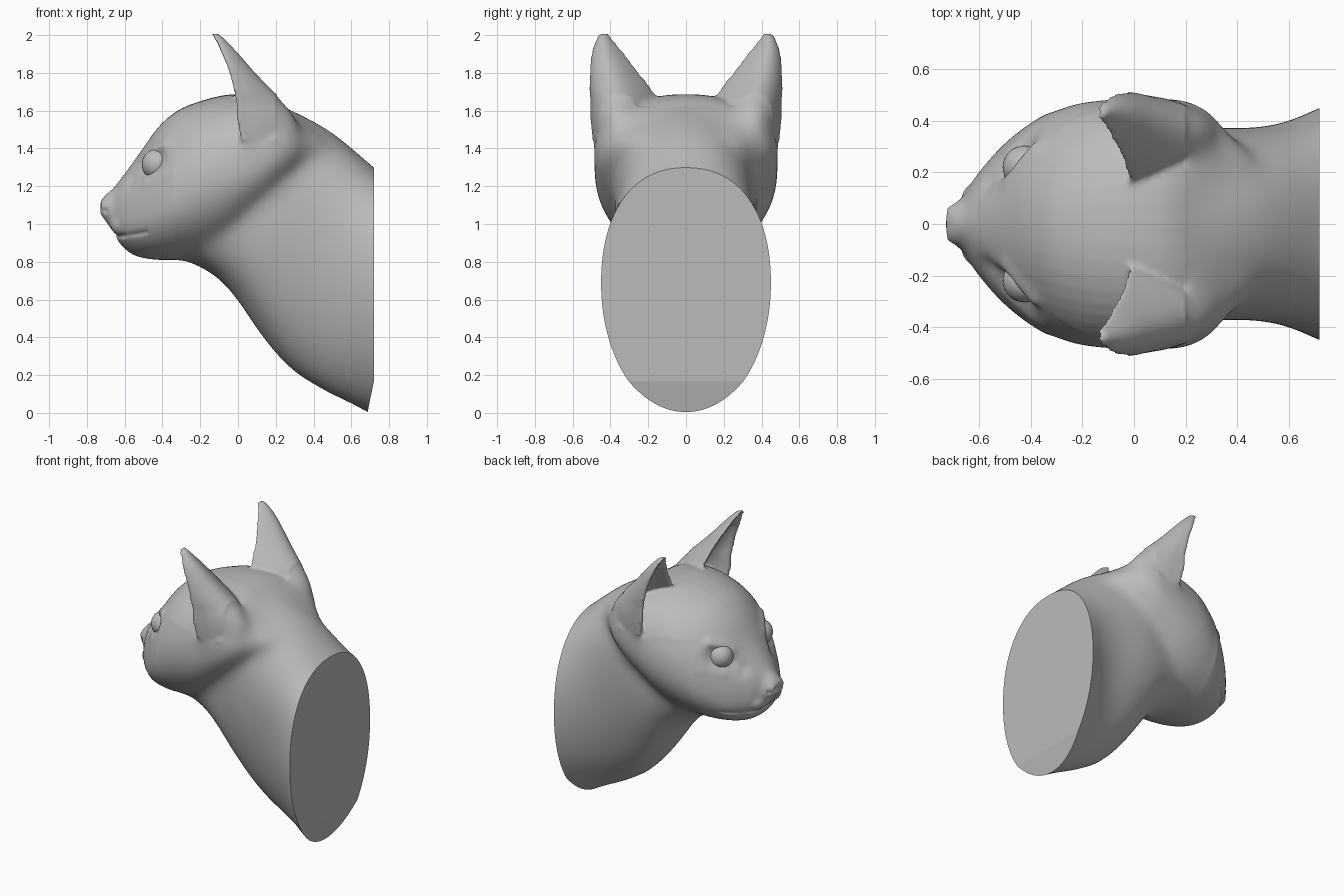
import bpy, bmesh, math
from mathutils import Vector, Matrix

cube = bpy.data.objects.get("Cube")
if cube:
    bpy.data.objects.remove(cube, do_unlink=True)

grey = bpy.data.materials.new("clay_grey")
grey.use_nodes = True
grey.diffuse_color = (0.5, 0.5, 0.5, 1)
grey.node_tree.nodes["Principled BSDF"].inputs["Base Color"].default_value = (0.5, 0.5, 0.5, 1)


def smooth_rows(rows, steps=4):
    """Catmull-Rom interpolation between stations."""
    out = []
    for i in range(len(rows) - 1):
        p = [rows[max(i - 1, 0)], rows[i], rows[i + 1], rows[min(i + 2, len(rows) - 1)]]
        for k in range(steps):
            t = k / steps
            out.append([b + t * (c - a + t * (2 * a - 5 * b + 4 * c - d + t * (3 * (b - c) + d - a))) / 2
                        for a, b, c, d in zip(*p)])
    return out + [list(rows[-1])]


def loft(bm, rings):
    loops = [[bm.verts.new(p) for p in ring] for ring in rings]
    n = len(loops[0])
    faces = [bm.faces.new((a[i], a[(i + 1) % n], b[(i + 1) % n], b[i]))
             for a, b in zip(loops, loops[1:]) for i in range(n)]
    faces += [bm.faces.new(loops[0]), bm.faces.new(loops[-1])]
    bmesh.ops.recalc_face_normals(bm, faces=faces)


def body_ring(x, low, high, half, mid, n=48):
    """Oval section whose upper half grows squarer towards the back."""
    square = 1 - 0.13 * min(1, max(0, (x + 0.45) / 0.4))
    ring = []
    for i in range(n):
        c, s = math.cos(math.tau * i / n), math.sin(math.tau * i / n)
        if s > 0:
            c, s = math.copysign(abs(c) ** square, c), s ** square
        ring.append((x, half * c, mid + s * ((high - mid) if s > 0 else (mid - low))))
    return ring


def ear_ring(z, front, back, inner, outer, side, n=18):
    """Crescent section: rounded back, hollow front, thick rim."""
    def arc(t, depth, inset):
        bulge = max(0, math.sin(math.pi * t ** 1.25)) ** 0.65
        y = inner + inset + (outer - inner - 2 * inset) * t
        return (front + (back - front) * bulge * depth, side * y, z)
    hollow = 0.6 if z < 1.9 else 0.3
    rim = min(0.032, 0.25 * (outer - inner))
    return [arc(i / n, 1, 0) for i in range(n + 1)] + [arc(1 - i / n, hollow, rim) for i in range(n + 1)]


# Stations: x, low z, high z, half width, height of the widest point
head = [(-.728, 1.05, 1.12, .065, 1.085), (-.70, 1.01, 1.155, .08, 1.08), (-.66, .955, 1.19, .11, 1.04),
        (-.62, .89, 1.24, .175, 1.02), (-.56, .84, 1.32, .25, 1.03), (-.5, .82, 1.405, .313, 1.05),
        (-.42, .81, 1.515, .378, 1.1), (-.32, .81, 1.6, .437, 1.16), (-.2, .82, 1.65, .475, 1.22),
        (-.05, .88, 1.685, .487, 1.26), (.1, 1.0, 1.68, .49, 1.33), (.2, 1.09, 1.645, .485, 1.38),
        (.29, 1.2, 1.59, .445, 1.4), (.36, 1.29, 1.54, .37, 1.4), (.46, 1.36, 1.48, .27, 1.41)]
neck = [(-.27, .8, 1.2, .27, 1), (-.2, .77, 1.28, .295, 1), (-.1, .705, 1.35, .31, 1), (0, .59, 1.5, .335, 1.02),
        (.1, .44, 1.6, .36, 1.05), (.2, .31, 1.63, .375, 1.1), (.3, .21, 1.595, .375, 1.08),
        (.4, .145, 1.545, .372, 1.02), (.5, .09, 1.485, .378, .92), (.6, .045, 1.405, .4, .8),
        (.68, .002, 1.335, .435, .7), (.74, -.03, 1.285, .46, .67), (.88, -.1, 1.17, .51, .65)]
# Stations: z, front x, back x, inner y, outer y
ear = [(1.36, .04, .32, .24, .485), (1.5, .005, .325, .18, .503), (1.58, -.005, .305, .16, .508),
       (1.65, -.01, .245, .15, .51), (1.7, -.02, .19, .17, .515), (1.8, -.045, .092, .245, .513),
       (1.9, -.085, .005, .32, .504), (1.97, -.118, -.06, .378, .482), (2.008, -.145, -.1, .405, .458)]

# Fuse head, neck and ears into one skin
bm = bmesh.new()
for rows in (head, neck):
    loft(bm, [body_ring(*r) for r in smooth_rows(rows)])
for side in (1, -1):
    loft(bm, [ear_ring(*r, side) for r in smooth_rows(ear)])
    bmesh.ops.create_uvsphere(bm, u_segments=20, v_segments=12, radius=1,
                              matrix=Matrix.Translation((-.605, side * .075, .995)) @ Matrix.Diagonal((.07, .09, .065, 1)))
mesh = bpy.data.meshes.new("cat_bust")
bm.to_mesh(mesh)
bm.free()
bust = bpy.data.objects.new("cat_bust", mesh)
bpy.context.collection.objects.link(bust)
fuse = bust.modifiers.new("fuse", 'REMESH')
fuse.mode, fuse.voxel_size = 'VOXEL', 0.0105
relax = bust.modifiers.new("relax", 'SMOOTH')
relax.factor, relax.iterations = 0.5, 10
bpy.context.view_layer.update()
fused = bpy.data.meshes.new_from_object(bust.evaluated_get(bpy.context.evaluated_depsgraph_get()))
bust.modifiers.clear()

bm = bmesh.new()
bm.from_mesh(fused)

# Blend the creases between head, ears and neck
blend = [v for v in bm.verts if v.co.x > -.34 and (v.co.z < 1.44 or v.co.x > .2)]
for _ in range(110):
    bmesh.ops.smooth_vert(bm, verts=blend, factor=0.5, use_axis_x=True, use_axis_y=True, use_axis_z=True)

# Sculpt strokes: start, end, radius, push (mirrored across y)
strokes = [((-.47, .26, 1.31), (-.43, .28, 1.32), .07, (.02, -.028, 0)),      # eye socket
           ((-.55, .17, 1.23), (-.52, .2, 1.26), .05, (.012, -.016, 0)),      # inner eye corner
           ((-.51, .18, 1.375), (-.39, .28, 1.415), .04, (-.009, .018, .004)),  # upper lid
           ((-.48, .27, 1.225), (-.38, .34, 1.26), .035, (-.005, .008, 0)),   # lower lid
           ((-.72, .04, 1.085), (-.70, .07, 1.07), .013, (.014, -.008, 0)),   # nostril
           ((-.66, 0, .945), (-.6, .19, .935), .013, (.012, -.006, 0)),       # mouth front
           ((-.6, .19, .935), (-.49, .3, .955), .013, (.005, -.009, 0)),      # mouth side
           ((-.72, 0, 1.04), (-.67, 0, .95), .012, (.01, 0, 0))]              # lip cleft
for v in bm.verts:
    if v.co.x > -.3:
        continue
    side = 1 if v.co.y >= 0 else -1
    p = Vector((v.co.x, abs(v.co.y), v.co.z))
    move = Vector()
    for start, end, radius, push in strokes:
        a, d = Vector(start), Vector(end) - Vector(start)
        t = min(1, max(0, (p - a).dot(d) / d.length_squared))
        move += Vector(push) * math.exp(-((p - a - d * t).length / radius) ** 2)
    v.co += Vector((move.x, move.y * side, move.z))

# Cut the flat back and the sloping lower rim
for point, normal in (((.72, 0, .6), (1, 0, 0)), ((.72, 0, .17), (.98, 0, -.2))):
    bmesh.ops.bisect_plane(bm, geom=bm.verts[:] + bm.edges[:] + bm.faces[:],
                           plane_co=point, plane_no=normal, clear_outer=True)
    bmesh.ops.holes_fill(bm, edges=[e for e in bm.edges if e.is_boundary], sides=0)
bm.to_mesh(fused)
bm.free()
bust.data = fused
bpy.data.meshes.remove(mesh)


def finish(obj, angle):
    obj.data.materials.clear()
    obj.data.materials.append(grey)
    bpy.ops.object.select_all(action='DESELECT')
    obj.select_set(True)
    bpy.context.view_layer.objects.active = obj
    bpy.ops.object.shade_smooth_by_angle(angle=math.radians(angle))


finish(bust, 50)

# Eyeballs
for side, label in ((1, "left"), (-1, "right")):
    bpy.ops.mesh.primitive_uv_sphere_add(segments=32, ring_count=20, radius=.084,
                                         location=(-.425, side * .22, 1.315))
    eye = bpy.context.object
    eye.name = label + "_eye"
    finish(eye, 60)
